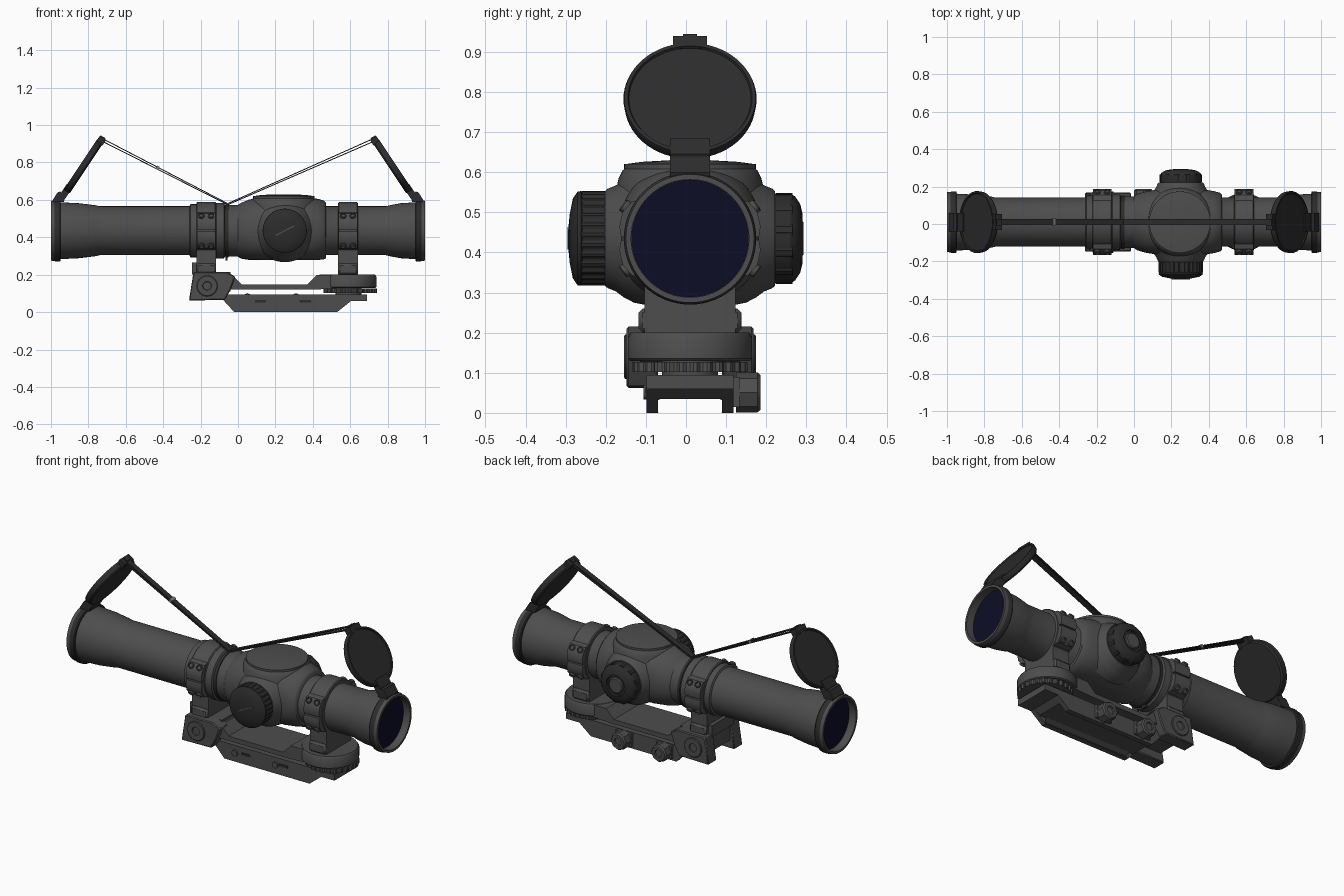
import bpy, bmesh, math
from mathutils import Vector, Matrix

if "Cube" in bpy.data.objects:
    bpy.data.objects.remove(bpy.data.objects["Cube"])

CY, CZ = 0.01, 0.435      # optical axis
TX = 0.25                 # turret centre


def material(name, color):
    m = bpy.data.materials.new(name)
    m.use_nodes = True
    m.diffuse_color = (*color, 1)
    m.node_tree.nodes["Principled BSDF"].inputs["Base Color"].default_value = (*color, 1)
    return m


GREY = material("anodised grey", (0.075, 0.075, 0.075))
BLACK = material("matte black", (0.025, 0.025, 0.025))
NAVY = material("lens navy", (0.004, 0.004, 0.02))
STEEL = material("buckle steel", (0.2, 0.2, 0.2))


def finish(name, bm, mat, angle=35):
    bmesh.ops.remove_doubles(bm, verts=bm.verts, dist=1e-5)
    bmesh.ops.recalc_face_normals(bm, faces=bm.faces)
    me = bpy.data.meshes.new(name)
    bm.to_mesh(me)
    bm.free()
    me.materials.append(mat)
    for p in me.polygons:
        p.use_smooth = True
    me.set_sharp_from_angle(angle=math.radians(angle))
    ob = bpy.data.objects.new(name, me)
    bpy.context.collection.objects.link(ob)
    return ob


def skin(bm, rings, wrap=False):
    """Bridge equal-sized rings of points with quads."""
    vs = [[bm.verts.new(p) for p in r] for r in rings]
    n = len(vs[0])
    pairs = list(zip(vs, vs[1:])) + ([(vs[-1], vs[0])] if wrap else [])
    for a, b in pairs:
        for i in range(n):
            j = (i + 1) % n
            bm.faces.new((a[i], a[j], b[j], b[i]))
    return vs


def lathe(name, pts, loc, axis, mat, seg=48, loop=False):
    """Spin (distance along axis, radius) pairs; loop makes a hollow ring."""
    q = Vector(axis).to_track_quat('Z', 'Y')
    if not loop:
        pts = [(pts[0][0], 0)] + pts + [(pts[-1][0], 0)]
    rings = [[Vector(loc) + q @ Vector((r * math.cos(a), r * math.sin(a), t))
              for a in (math.tau * i / seg for i in range(seg))] for t, r in pts]
    bm = bmesh.new()
    skin(bm, rings, loop)
    bmesh.ops.dissolve_degenerate(bm, dist=1e-6, edges=bm.edges)
    return finish(name, bm, mat)


def extrude(name, pts, axis, a, b, mat, bevel=0.0):
    """Extrude a 2D outline along a world axis from a to b."""
    put = {'x': lambda u, v, w: (w, u, v), 'y': lambda u, v, w: (u, w, v),
           'z': lambda u, v, w: (u, v, w)}[axis]
    bm = bmesh.new()
    lo, hi = skin(bm, [[put(u, v, w) for u, v in pts] for w in (a, b)])
    bm.faces.new(lo)
    bm.faces.new(hi)
    ob = finish(name, bm, mat)
    if bevel:
        mod = ob.modifiers.new("bevel", 'BEVEL')
        mod.width, mod.segments = bevel, 1
    return ob


def box(name, x, y, z, mat, bevel=0.0):
    return extrude(name, [(x[0], y[0]), (x[1], y[0]), (x[1], y[1]), (x[0], y[1])],
                   'z', z[0], z[1], mat, bevel)


def gear(cu, cv, r, depth, n):
    """Outline of a knurled wheel."""
    return [(cu + (r - depth * (k in (0, 3))) * math.cos(math.tau * (i + k / 4) / n),
             cv + (r - depth * (k in (0, 3))) * math.sin(math.tau * (i + k / 4) / n))
            for i in range(n) for k in range(4)]


def beam(name, p, q, width, thick, mat):
    """Flat bar between two points of the x-z plane, width along y."""
    p, q = Vector(p), Vector(q)
    n = Vector((-(q - p).y, (q - p).x)).normalized() * thick / 2
    return extrude(name, [p + n, q + n, q - n, p - n], 'y', CY - width / 2, CY + width / 2, mat)


# Main tube with hollow ends
lathe("main_tube", [(-0.95, 0.01), (-0.95, 0.147), (-1, 0.147), (-1, 0.16), (-0.98, 0.162),
                    (-0.98, 0.155), (-0.95, 0.155), (-0.95, 0.152), (-0.89, 0.149), (-0.85, 0.147),
                    (-0.76, 0.136), (-0.74, 0.131), (-0.26, 0.131), (-0.255, 0.142), (-0.12, 0.142),
                    (-0.115, 0.149), (-0.075, 0.149), (-0.07, 0.138), (0.02, 0.138), (0.45, 0.138),
                    (0.46, 0.131), (0.79, 0.131), (0.82, 0.138), (0.87, 0.147), (0.95, 0.152),
                    (0.95, 0.155), (0.98, 0.155), (0.98, 0.162), (1, 0.16), (1, 0.147),
                    (0.95, 0.147), (0.95, 0.01)], (0, CY, CZ), (1, 0, 0), GREY, 64)

# Lenses, flip-up covers and elastic straps, mirrored end to end
for side, s in (("left", 1), ("right", -1)):
    lathe(side + "_lens", [(0.945, 0.1465), (0.956, 0.1465)], (0, CY, CZ), (s, 0, 0), NAVY)
    lathe(side + "_cover_ring", [(0.948, 0.15), (0.948, 0.161), (0.953, 0.165), (0.975, 0.165),
                                 (0.982, 0.161), (0.982, 0.15)], (0, CY, CZ), (s, 0, 0), BLACK, 64, True)
    normal = Vector((0.832 * s, 0, 0.555))
    lathe(side + "_flip_cover", [(-0.018, 0.145), (-0.018, 0.155), (-0.01, 0.163), (0.014, 0.166),
                                 (0.02, 0.164), (0.02, 0.155), (0.014, 0.152)],
          (0.828 * s, CY, 0.775), normal, BLACK, 64)
    extrude(side + "_hinge", [(s * x, z) for x, z in ((0.93, 0.59), (0.925, 0.62), (0.95, 0.645),
                                                     (0.965, 0.64), (0.99, 0.6), (0.985, 0.585))],
            'y', CY - 0.05, CY + 0.05, BLACK)
    beam(side + "_cover_lug", (0.94 * s, 0.615), (0.9 * s, 0.675), 0.1, 0.036, BLACK)
    beam(side + "_cover_tab", (0.742 * s, 0.9), (0.724 * s, 0.93), 0.085, 0.04, BLACK)
    beam(side + "_cover_catch", (0.732 * s, 0.92), (0.722 * s, 0.938), 0.035, 0.03, BLACK)
    beam(side + "_strap_upper", (0.725 * s, 0.928), (-0.055, 0.58), 0.032, 0.005, BLACK)
    beam(side + "_strap_lower", (0.715 * s, 0.908), (-0.055, 0.574), 0.032, 0.005, BLACK)
lathe("strap_band", [(-0.066, 0.136), (-0.066, 0.143), (-0.05, 0.143), (-0.05, 0.136)],
      (0, CY, CZ), (1, 0, 0), BLACK, 48, True)
box("strap_end", (-0.068, -0.055), (CY - 0.015, CY + 0.015), (0.275, 0.3), BLACK)
beam("strap_buckle", (-0.437, 0.776), (-0.423, 0.768), 0.038, 0.018, STEEL)

# Turret housing: lofted saddle with flared bosses
sections = [(-0.005, 0.134, 0.57, 0.3, 2), (0.015, 0.15, 0.583, 0.286, 2), (0.06, 0.163, 0.602, 0.279, 2.2),
            (0.13, 0.175, 0.612, 0.278, 2.5), (0.37, 0.175, 0.612, 0.278, 2.5), (0.43, 0.165, 0.605, 0.279, 2.2),
            (0.46, 0.157, 0.595, 0.282, 2), (0.47, 0.148, 0.585, 0.288, 2)]


def oval(x, w, top, bot, n, seg=56):
    ring = []
    for i in range(seg):
        c, s = math.cos(math.tau * i / seg), math.sin(math.tau * i / seg)
        ring.append((x, CY + w * math.copysign(abs(c) ** (2 / n), c),
                     (top + bot) / 2 + (top - bot) / 2 * math.copysign(abs(s) ** (2 / n), s)))
    return ring


bm = bmesh.new()
loops = skin(bm, [oval(*sec) for sec in sections])
bm.faces.new(loops[0])
bm.faces.new(loops[-1])
finish("turret_housing", bm, GREY, 50)
lathe("top_boss", [(0.5, 0.19), (0.55, 0.186), (0.585, 0.178), (0.605, 0.168), (0.608, 0.164),
                   (0.62, 0.164), (0.626, 0.12), (0.63, 0.05)], (TX - 0.005, CY, 0), (0, 0, 1), GREY, 64)
for name, s in (("front", -1), ("back", 1)):
    lathe(name + "_boss", [(0.1, 0.168), (0.14, 0.16), (0.165, 0.147), (0.185, 0.132), (0.205, 0.124),
                           (0.212, 0.118)], (TX, CY, CZ), (0, s, 0), GREY, 64)

# Turret knobs
extrude("front_knob_grip", gear(TX, CZ, 0.118, 0.005, 28), 'y', CY - 0.27, CY - 0.21, BLACK)
lathe("front_knob_cap", [(0.265, 0.11), (0.272, 0.118), (0.28, 0.117), (0.292, 0.1), (0.3, 0.06),
                         (0.303, 0.03)], (TX, CY, CZ), (0, -1, 0), BLACK)
extrude("front_knob_slot", [(0.2, 0.413), (0.203, 0.407), (0.3, 0.457), (0.297, 0.463)],
        'y', CY - 0.306, CY - 0.299, GREY)
lathe("back_knob_collar", [(0.2, 0.112), (0.25, 0.112)], (TX, CY, CZ), (0, 1, 0), BLACK)
extrude("back_knob_grip", gear(TX, CZ, 0.114, 0.008, 12), 'y', CY + 0.215, CY + 0.255, BLACK)
lathe("back_knob_cap", [(0.25, 0.112), (0.262, 0.105), (0.275, 0.085), (0.281, 0.06), (0.27, 0.058)],
      (TX, CY, CZ), (0, 1, 0), BLACK)
lathe("back_knob_centre", [(0.26, 0.046), (0.278, 0.046), (0.283, 0.04)], (TX, CY, CZ), (0, 1, 0), GREY, 12)

# Scope rings with clamp ears and screws
for name, x in (("rear", -0.17), ("fore", 0.588)):
    lathe(name + "_ring", [(-0.053, 0.13), (-0.053, 0.148), (-0.048, 0.153), (0.048, 0.153),
                           (0.053, 0.148), (0.053, 0.13)], (x, CY, CZ), (1, 0, 0), GREY, 48, True)
    box(name + "_post", (x - 0.053, x + 0.053), (CY - 0.113, CY + 0.113), (0.19, 0.35), GREY)
    box(name + "_post_foot", (x - 0.053, x + 0.053), (CY - 0.128, CY + 0.128), (0.2, 0.26), GREY, 0.01)
    for s in (-1, 1):
        for part, v in (("upper", 1), ("lower", -1)):
            ear = [(0.12, 0.004), (0.172, 0.004), (0.176, 0.03), (0.168, 0.066), (0.145, 0.092), (0.11, 0.1)]
            extrude(name + "_ear_" + part, [(CY + s * y, CZ + v * z) for y, z in ear],
                    'x', x - 0.05, x + 0.05, GREY)
            for dx in (-0.026, 0.026):
                lathe(name + "_screw", [(-0.02, 0.017), (0.008, 0.017), (0.011, 0.012), (0.004, 0.01)],
                      (x + dx, CY + s * 0.159, CZ + v * 0.078), (0, s * 0.8, v * 0.6), GREY, 12)

# Pivot block with two cheeks
cheek = [(-0.262, 0.062), (-0.238, 0.215), (-0.06, 0.215), (-0.015, 0.19), (-0.04, 0.12), (-0.07, 0.065)]
for name, s in (("front", -1), ("back", 1)):
    extrude(name + "_cheek", cheek, 'y', CY + s * 0.08, CY + s * 0.158, GREY, 0.005)
    lathe(name + "_pivot", [(0.15, 0.056), (0.161, 0.056), (0.164, 0.052), (0.164, 0.024), (0.158, 0.022)],
          (-0.165, CY, 0.14), (0, s, 0), GREY, 32)
box("pivot_core", (-0.235, -0.04), (CY - 0.1, CY + 0.1), (0.11, 0.214), GREY)
box("pivot_stop", (-0.246, -0.2), (CY - 0.1, CY + 0.1), (0.2, 0.266), GREY)

# Mount arm and height wheel
extrude("mount_arm", [(-0.1, 0.205), (-0.03, 0.198), (0.02, 0.147), (0.37, 0.147), (0.42, 0.198), (0.6, 0.198),
                      (0.6, 0.13), (0.4, 0.12), (-0.1, 0.12)], 'y', CY - 0.125, CY + 0.125, GREY)
lathe("arm_head", [(0.13, 0.15), (0.135, 0.155), (0.19, 0.155), (0.2, 0.148)], (0.585, CY, 0), (0, 0, 1), GREY)
extrude("height_wheel", gear(0.6, CY, 0.143, 0.007, 26), 'z', 0.102, 0.127, GREY)
lathe("wheel_spindle", [(0.06, 0.07), (0.2, 0.07)], (0.59, CY, 0), (0, 0, 1), GREY)

# Rail base with dovetail jaws
extrude("rail_base", [(-0.1, 0.095), (-0.075, 0.06), (-0.05, 0.035), (0.57, 0.035), (0.605, 0.06),
                      (0.69, 0.06), (0.69, 0.095)], 'y', CY - 0.108, CY + 0.108, GREY)
for name, s in (("front", -1), ("back", 1)):
    jaw = [(0.108, 0), (0.108, 0.06), (0.07, 0.06), (0.072, 0.036), (0.098, 0.02), (0.078, 0)]
    extrude(name + "_jaw", [(CY + s * y, z) for y, z in jaw], 'x', -0.02, 0.53, GREY)
    for x0, x1, x2 in ((-0.02, -0.075, -0.05), (0.53, 0.605, 0.57)):
        extrude(name + "_jaw_end", [(x0, 0), (x1, 0.06), (x0, 0.06)], 'y',
                CY + s * 0.08, CY + s * 0.108, GREY)
for x in (0.12, 0.36):
    box("base_slot", (x - 0.03, x + 0.03), (CY - 0.111, CY - 0.106), (0.05, 0.065), BLACK)

# Clamp bolts on the back
for x in (0.05, 0.31):
    box("bolt_seat", (x - 0.05, x + 0.05), (CY + 0.1, CY + 0.124), (0.015, 0.09), GREY)
    lathe("clamp_bolt", [(0.115, 0.05), (0.168, 0.05), (0.176, 0.043), (0.176, 0.024), (0.166, 0.022)],
          (x, CY, 0.051), (0, 1, 0), GREY, 8)
    lathe("bolt_tip", [(0.1, 0.018), (0.116, 0.018)], (x, CY, 0.051), (0, -1, 0), GREY, 12)
